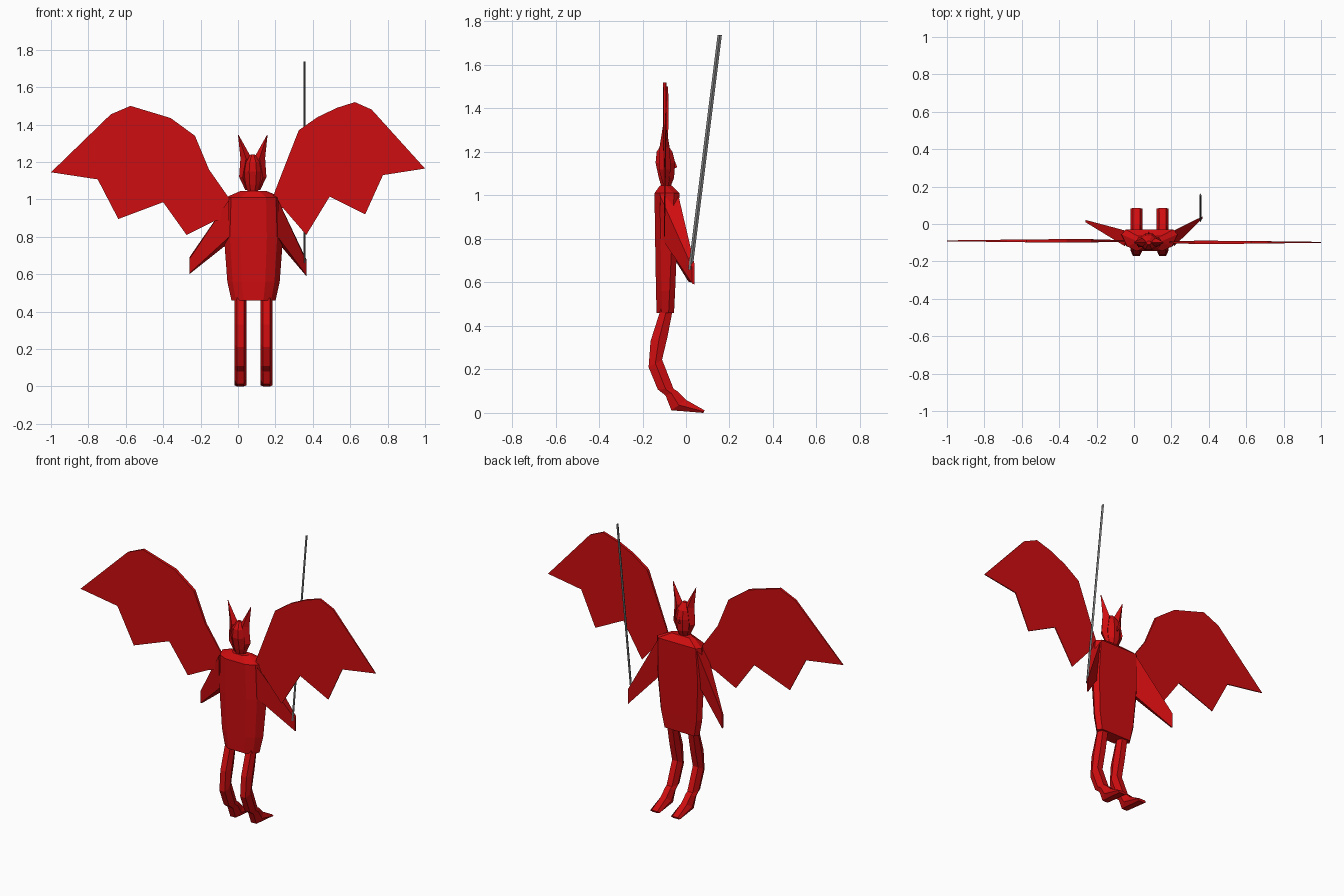
import bpy, bmesh

cube = bpy.data.objects.get("Cube")
if cube:
    bpy.data.objects.remove(cube)


def material(name, color):
    mat = bpy.data.materials.new(name)
    mat.use_nodes = True
    mat.diffuse_color = color
    mat.node_tree.nodes["Principled BSDF"].inputs["Base Color"].default_value = color
    return mat


RED = material("red skin", (0.62, 0.004, 0.005, 1))
GREY = material("grey metal", (0.2, 0.2, 0.2, 1))
MID_X = 0.083


def loft(name, rings, mat=RED):
    """Flat-faced skin through rings of equal size, capped at both ends."""
    bm = bmesh.new()
    loops = [[bm.verts.new(p) for p in ring] for ring in rings]
    count = len(loops[0])
    for low, high in zip(loops, loops[1:]):
        for i in range(count):
            j = (i + 1) % count
            bm.faces.new((low[i], low[j], high[j], high[i]))
    bm.faces.new(loops[0])
    bm.faces.new(loops[-1])
    bmesh.ops.remove_doubles(bm, verts=bm.verts, dist=0.0005)
    bmesh.ops.recalc_face_normals(bm, faces=bm.faces)
    mesh = bpy.data.meshes.new(name)
    bm.to_mesh(mesh)
    bm.free()
    mesh.materials.append(mat)
    obj = bpy.data.objects.new(name, mesh)
    bpy.context.collection.objects.link(obj)
    return obj


# Torso: wide flat chest towards +y, rounded spine side towards -y
def torso_ring(z, half, chest, spine):
    side = [(half * 0.85, chest), (half, chest - 0.025),
            (half * 0.8, spine + 0.025), (half * 0.45, spine)]
    right = [(MID_X + x, y, z) for x, y in side]
    left = [(MID_X - x, y, z) for x, y in reversed(side)]
    return right + left


loft("torso", [
    torso_ring(0.46, 0.118, -0.055, -0.135),
    torso_ring(0.56, 0.14, -0.05, -0.138),
    torso_ring(0.8, 0.158, -0.04, -0.142),
    torso_ring(1.01, 0.15, -0.03, -0.145),
    torso_ring(1.045, 0.07, -0.065, -0.12),
])

# Legs: six-sided tubes, each station given as front (y, z) and back (y, z)
LEG = [
    (-0.06, 0.48, -0.115, 0.48),
    (-0.085, 0.35, -0.163, 0.33),
    (-0.11, 0.245, -0.172, 0.21),
    (-0.057, 0.11, -0.13, 0.108),
    (-0.04, 0.1, -0.094, 0.08),
    (0.0, 0.06, -0.067, 0.012),
    (0.085, 0.012, 0.08, 0.0),
]


def leg_ring(x, station):
    fy, fz, by, bz = station
    my, mz = (fy + by) / 2, (fz + bz) / 2
    wide, flat = 0.032, 0.018
    return [(x - flat, fy, fz), (x + flat, fy, fz), (x + wide, my, mz),
            (x + flat, by, bz), (x - flat, by, bz), (x - wide, my, mz)]


for side, x in (("right", 0.013), ("left", 0.153)):
    loft(side + "_leg", [leg_ring(x, s) for s in LEG])

# Arms: wedges running from a deep shoulder to a thin hand
for side, sign, hand in (("right", -1, (-0.26, 0.022, 0.6)),
                         ("left", 1, (0.365, 0.04, 0.59))):
    hx, hy, hz = hand
    sx = MID_X + sign * 0.13
    loft(side + "_arm", [
        [(sx, -0.035, 1.0), (sx, -0.12, 1.0), (sx, -0.11, 0.8), (sx, -0.06, 0.77)],
        [(hx, hy, hz + 0.09), (hx, hy - 0.012, hz + 0.08),
         (hx, hy - 0.012, hz + 0.005), (hx, hy, hz)],
    ])

# Head: slim eight-sided egg
HEAD = [(1.03, 0.022, -0.075, -0.11), (1.08, 0.042, -0.055, -0.125),
        (1.15, 0.048, -0.05, -0.14), (1.2, 0.04, -0.062, -0.135),
        (1.24, 0.012, -0.09, -0.11)]


def head_ring(z, half, front, back):
    mid, depth = (front + back) / 2, (front - back) / 2
    octagon = [(1, 0.4), (0.4, 1), (-0.4, 1), (-1, 0.4),
               (-1, -0.4), (-0.4, -1), (0.4, -1), (1, -0.4)]
    return [(MID_X - 0.004 + half * u, mid + depth * v, z) for u, v in octagon]


loft("head", [head_ring(*h) for h in HEAD])

# Nose
loft("nose", [
    [(MID_X + dx, -0.06, z) for dx, z in ((-0.014, 1.12), (0.006, 1.12), (-0.004, 1.18))],
    [(MID_X - 0.004, -0.04, 1.13)] * 3,
])

# Horned ears: tall blades flanking the head, (z, outer, inner, front, back)
EAR = [(1.05, 0.04, 0.025, -0.085, -0.105), (1.12, 0.073, 0.035, -0.07, -0.125),
       (1.22, 0.066, 0.006, -0.075, -0.122), (1.345, 0.079, 0.076, -0.096, -0.102)]
for side, sign in (("right", -1), ("left", 1)):
    rings = []
    for z, outer, inner, front, back in EAR:
        mid_y, mid_x = (front + back) / 2, (outer + inner) / 2
        rings.append([(MID_X - 0.004 + sign * x, y, z) for x, y in (
            (outer, mid_y), (mid_x, front), (inner, mid_y), (mid_x, back))])
    loft(side + "_horn", rings)

# Wings: scalloped membranes, thicker along the upper leading edge
RIGHT_WING = [(-1, 1.145), (-0.68, 1.455), (-0.575, 1.5), (-0.36, 1.435),
              (-0.23, 1.34), (-0.155, 1.16), (-0.05, 1.01), (0.0, 0.92),
              (-0.135, 0.88), (-0.275, 0.81), (-0.4, 0.985), (-0.64, 0.895),
              (-0.75, 1.107)]
LEFT_WING = [(1, 1.165), (0.715, 1.48), (0.625, 1.52), (0.53, 1.49),
             (0.425, 1.44), (0.325, 1.37), (0.27, 1.23), (0.2, 1.05),
             (0.16, 0.93), (0.24, 0.955), (0.365, 0.81), (0.49, 1.015),
             (0.68, 0.92), (0.775, 1.13)]


def wing(name, outline, y):
    def half(x, z):
        return 0.002 + 0.009 * max(0, z - 0.9) * (1.1 - abs(x)) * 2
    loft(name, [[(x, y + s * half(x, z), z) for x, z in outline] for s in (-1, 1)])


wing("right_wing", RIGHT_WING, -0.09)
wing("left_wing", LEFT_WING, -0.098)

# Staff: slim leaning rod held in the left hand
loft("staff", [
    [(0.355 + dx, y + dy, z) for dx, dy in ((-0.005, 0), (0, 0.01), (0.005, 0), (0, -0.01))]
    for y, z in ((0.02, 0.66), (0.155, 1.737))
], GREY)
